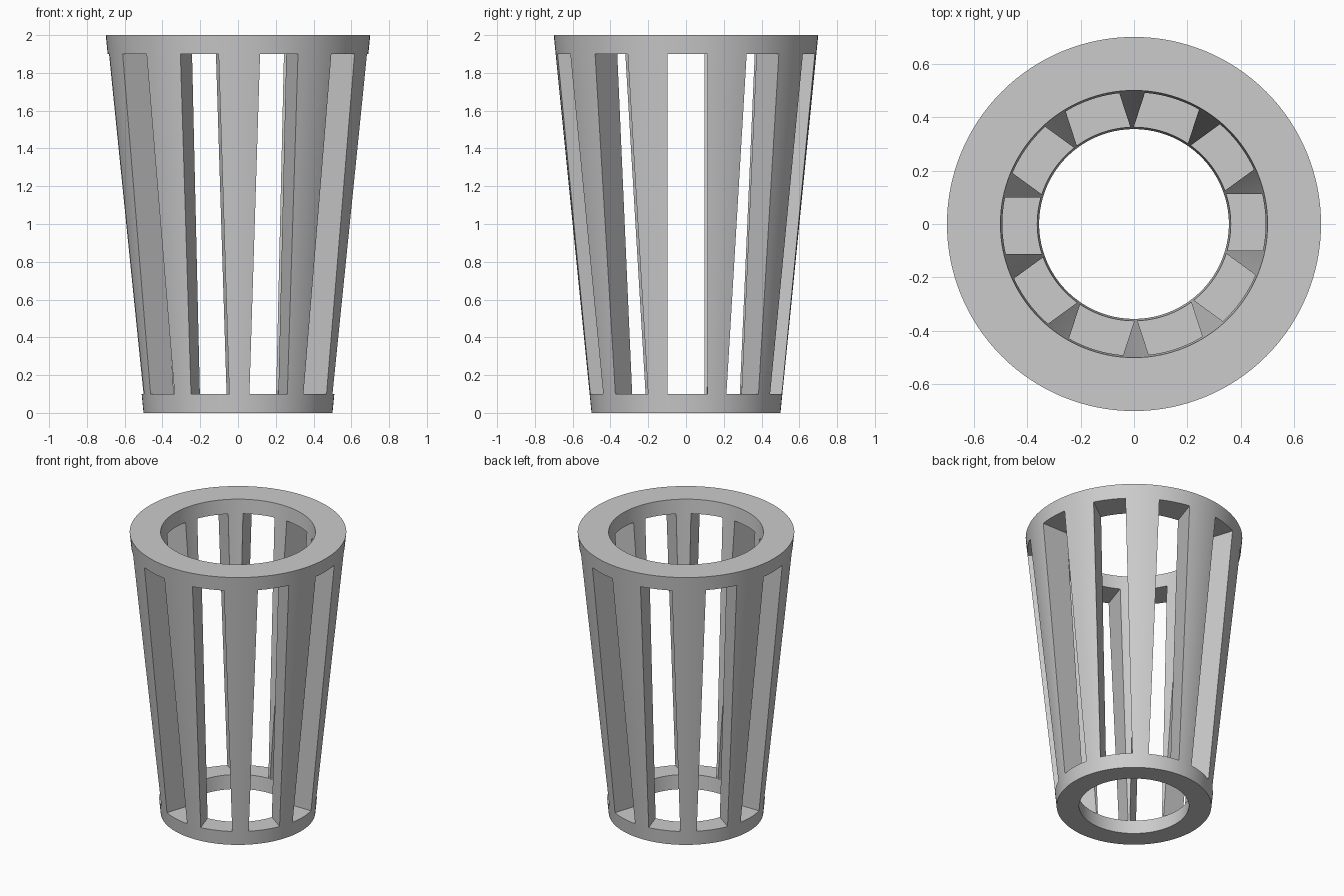
import bpy, bmesh
from math import pi, radians
from mathutils import Matrix, Vector

cube = bpy.data.objects.get("Cube")
if cube:
    bpy.data.objects.remove(cube, do_unlink=True)

SEGMENTS = 128
SLOTS = 10
SLOT_WIDTH, SLOT_SHIFT = 0.212, 0.007
SLOT_BOTTOM, SLOT_TOP = 0.1, 1.9

# Single grey material
grey = bpy.data.materials.new("light grey")
grey.use_nodes = True
colour = (0.6, 0.6, 0.6, 1)
grey.diffuse_color = colour
grey.node_tree.nodes["Principled BSDF"].inputs["Base Color"].default_value = colour


def make_object(name, bm):
    bmesh.ops.recalc_face_normals(bm, faces=bm.faces)
    mesh = bpy.data.meshes.new(name)
    bm.to_mesh(mesh)
    bm.free()
    mesh.materials.append(grey)
    obj = bpy.data.objects.new(name, mesh)
    bpy.context.collection.objects.link(obj)
    return obj


# Tapered tube: revolve the wall section about the z axis
bm = bmesh.new()
section = [(0.355, 0), (0.5, 0), (0.7, 2), (0.5, 2)]
verts = [bm.verts.new((r, 0, z)) for r, z in section]
edges = [bm.edges.new((verts[i], verts[(i + 1) % 4])) for i in range(4)]
bmesh.ops.spin(bm, geom=verts + edges, cent=(0, 0, 0), axis=(0, 0, 1),
               angle=2 * pi, steps=SEGMENTS)
bmesh.ops.remove_doubles(bm, verts=bm.verts, dist=0.0001)
basket = make_object("slotted_basket", bm)

# Radial box cutters for the ten upright slots
bm = bmesh.new()
inner, outer = 0.34, 0.9
size = Vector((outer - inner, SLOT_WIDTH, SLOT_TOP - SLOT_BOTTOM))
centre = Vector(((inner + outer) / 2, SLOT_SHIFT, (SLOT_TOP + SLOT_BOTTOM) / 2))
for i in range(SLOTS):
    turn = Matrix.Rotation(radians(360 / SLOTS * i), 4, 'Z')
    bmesh.ops.create_cube(bm, size=1, matrix=turn @ Matrix.Translation(centre)
                          @ Matrix.Diagonal(size).to_4x4())
cutter = make_object("slot_cutter", bm)
cutter.hide_render = True

# Cut the slots, then drop the cutter
cut = basket.modifiers.new("slots", 'BOOLEAN')
cut.operation = 'DIFFERENCE'
cut.solver = 'EXACT'
cut.object = cutter
bpy.ops.object.select_all(action='DESELECT')
basket.select_set(True)
bpy.context.view_layer.objects.active = basket
bpy.ops.object.modifier_apply(modifier=cut.name)
bpy.data.objects.remove(cutter, do_unlink=True)

# Round walls smooth, rims and slot edges sharp
bpy.ops.object.shade_smooth_by_angle(angle=radians(30))
